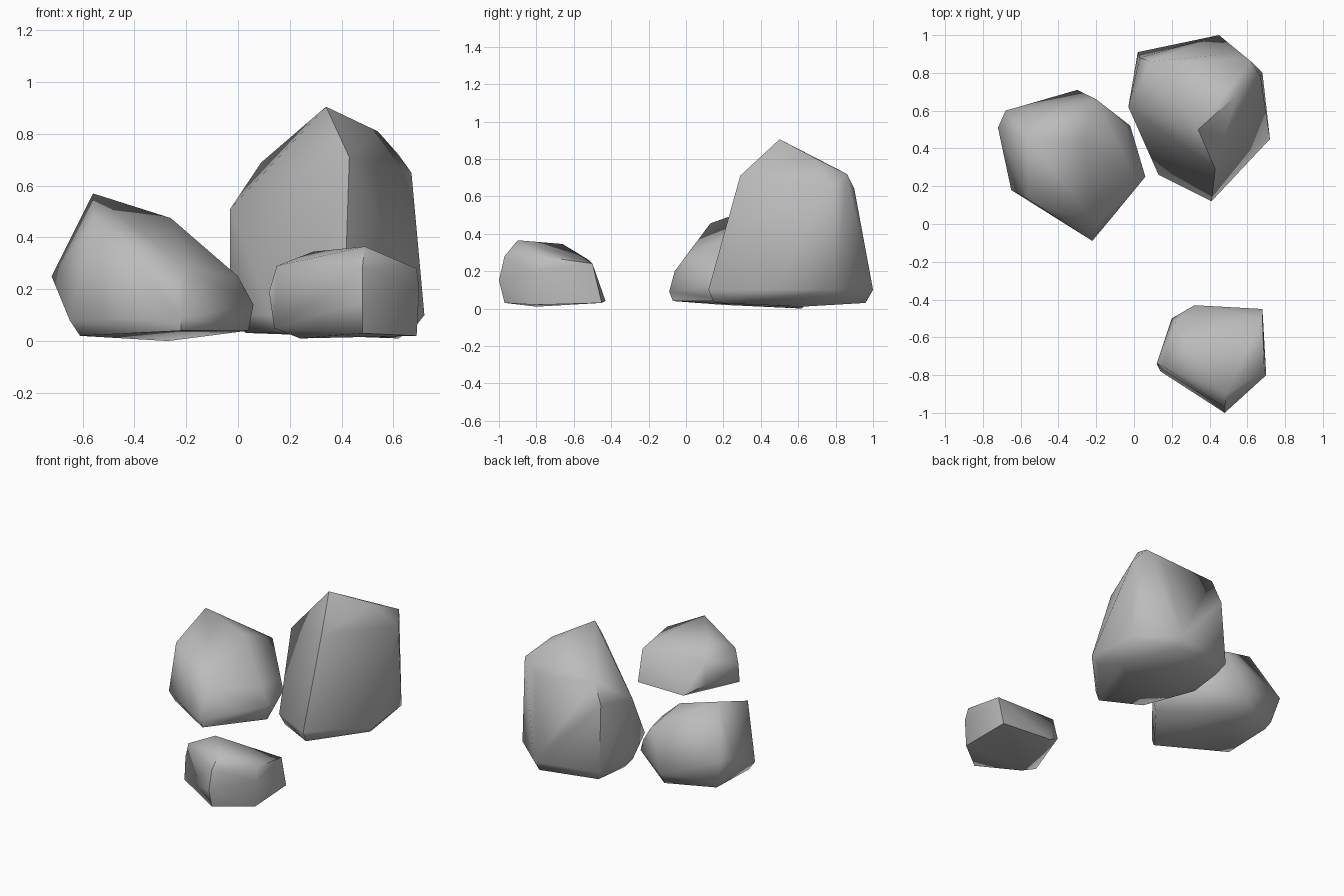
import bpy
import bmesh
import math

# Remove the default cube
cube = bpy.data.objects.get("Cube")
if cube is not None:
    bpy.data.objects.remove(cube, do_unlink=True)


# One stone colour shared by every rock
def make_material(name, colour):
    material = bpy.data.materials.new(name)
    material.use_nodes = True
    material.diffuse_color = colour
    shader = material.node_tree.nodes["Principled BSDF"]
    shader.inputs["Base Color"].default_value = colour
    shader.inputs["Roughness"].default_value = 0.9
    return material


stone_grey = make_material("stone grey", (0.5, 0.5, 0.5, 1))


# A rock is the convex hull of its corners, given in hundredths of a unit
def make_rock(name, *layers):
    bm = bmesh.new()
    for layer in layers:
        for corner in layer:
            bm.verts.new([value / 100 for value in corner])
    hull = bmesh.ops.convex_hull(bm, input=bm.verts[:])
    spare = {item for item in hull["geom_interior"] + hull["geom_unused"]
             if isinstance(item, bmesh.types.BMVert) and item.is_valid}
    bmesh.ops.delete(bm, geom=list(spare), context="VERTS")
    bmesh.ops.dissolve_limit(bm, angle_limit=math.radians(4),
                             verts=bm.verts[:], edges=bm.edges[:])
    bmesh.ops.recalc_face_normals(bm, faces=bm.faces[:])
    mesh = bpy.data.meshes.new(name)
    bm.to_mesh(mesh)
    bm.free()
    mesh.materials.append(stone_grey)
    rock = bpy.data.objects.new(name, mesh)
    bpy.context.collection.objects.link(rock)

    # Soft shading over the gentle bends, crisp breaks elsewhere
    bpy.ops.object.select_all(action="DESELECT")
    rock.select_set(True)
    bpy.context.view_layer.objects.active = rock
    bpy.ops.object.shade_smooth_by_angle(angle=math.radians(60))
    return rock


# Tall rock at the back: crown, shoulders, widest ring, underside
make_rock(
    "tall_rock",
    [(34, 50, 90.5), (54, 68, 81), (43, 29, 71), (62, 86, 72), (9, 86, 69)],
    [(0, 68, 54), (-3, 62, 51), (67, 78, 65), (50, 90, 64), (3, 88, 55)],
    [(-3, 62, 10), (2, 91, 10), (45, 100, 10), (68, 80, 10),
     (72, 45, 10), (41, 12, 10), (13, 26, 10)],
    [(3, 62, 3), (6, 86, 3), (44, 96, 3), (62, 62, 1),
     (68, 46, 5), (41, 15, 3), (16, 28, 3)],
)

# Leaning rock: crown, shoulders, widest ring, underside
make_rock(
    "leaning_rock",
    [(-56, 45, 57), (-56, 13, 45.5), (-26, 44, 47.5), (-20, 66, 38)],
    [(-72, 51, 25), (-68, 60, 25), (-24, -6, 20), (-20, 0, 28),
     (0, 25, 25), (-4, 52, 20)],
    [(-22, -9, 9), (6, 25, 14), (-2, 52, 12), (-30, 71, 10),
     (-65, 18, 8), (-64, 56, 8)],
    [(-61, 19, 2), (-22, -7, 4), (4, 26, 4), (-27, 62, 0), (-61, 54, 3)],
)

# Small rock at the front: crown, shoulders, widest ring, underside
make_rock(
    "small_rock",
    [(49, -90, 36.5), (29, -66, 34.5)],
    [(68, -50, 24), (22, -52, 26), (15, -75, 29), (69, -78, 28),
     (48, -97, 28)],
    [(48, -100, 15), (70, -80, 20), (12, -74, 19), (20, -50, 12)],
    [(32, -43, 4), (68, -45, 3), (14, -78, 5), (69, -80, 2),
     (48, -97, 3), (24, -80, 1)],
)
